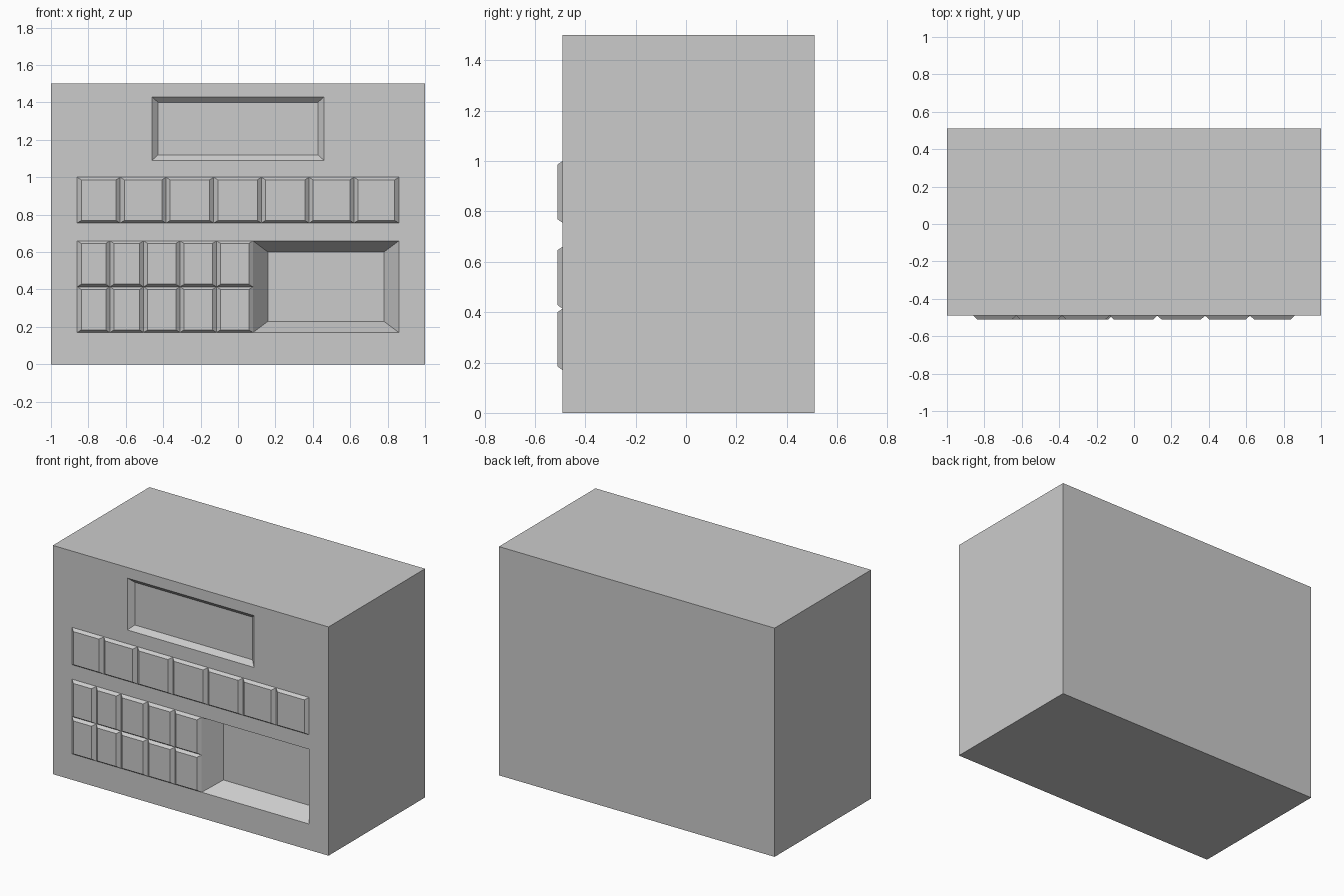
import bpy, bmesh

if "Cube" in bpy.data.objects:
    bpy.data.objects.remove(bpy.data.objects["Cube"])

FRONT = -0.49


def make_object(name, bm):
    bmesh.ops.recalc_face_normals(bm, faces=bm.faces)
    mesh = bpy.data.meshes.new(name)
    bm.to_mesh(mesh)
    bm.free()
    obj = bpy.data.objects.new(name, mesh)
    bpy.context.collection.objects.link(obj)
    return obj


def frustum(bm, rect, inset_x, inset_z, y0, y1):
    """Tapered block: rect (x0, x1, z0, z1) at y0, inset rectangle at y1."""
    x0, x1, z0, z1 = rect
    loops = []
    for y, ix, iz in ((y0, 0, 0), (y1, inset_x, inset_z)):
        loops.append([bm.verts.new((x, y, z)) for x, z in (
            (x0 + ix, z0 + iz), (x1 - ix, z0 + iz), (x1 - ix, z1 - iz), (x0 + ix, z1 - iz))])
    a, b = loops
    bm.faces.new(a)
    bm.faces.new(b)
    for i in range(4):
        j = (i + 1) % 4
        bm.faces.new((a[i], a[j], b[j], b[i]))


# Cabinet body
bm = bmesh.new()
frustum(bm, (-1, 1, 0, 1.5), 0, 0, FRONT, 0.51)
body = make_object("cabinet_body", bm)


# Sloped recesses cut into the front
def recess(name, rect, inset_x, inset_z, depth):
    # Continue the slope a little past the front for a clean cut
    k = 0.02 / depth
    x0, x1, z0, z1 = rect
    ex, ez = inset_x * k, inset_z * k
    bm = bmesh.new()
    frustum(bm, (x0 - ex, x1 + ex, z0 - ez, z1 + ez), inset_x + ex, inset_z + ez,
            FRONT - 0.02, FRONT + depth)
    cutter = make_object(name, bm)
    cutter.hide_render = True
    cutter.hide_set(True)
    mod = body.modifiers.new(name, 'BOOLEAN')
    mod.object = cutter
    mod.operation = 'DIFFERENCE'
    mod.solver = 'EXACT'


recess("screen_cutter", (-0.46, 0.46, 1.09, 1.43), 0.033, 0.03, 0.03)
recess("tray_cutter", (0.08, 0.86, 0.17, 0.66), 0.08, 0.06, 0.11)


# Rows of raised, bevelled buttons
def button_row(name, edges, z0, z1):
    bm = bmesh.new()
    for x0, x1 in zip(edges, edges[1:]):
        frustum(bm, (x0, x1, z0, z1), 0.022, 0.014, FRONT, FRONT - 0.02)
    make_object(name, bm)


button_row("selector_buttons", (-0.86, -0.63, -0.385, -0.13, 0.125, 0.38, 0.62, 0.86), 0.755, 1.0)
keypad = (-0.86, -0.685, -0.505, -0.31, -0.115, 0.08)
button_row("keypad_upper_row", keypad, 0.414, 0.66)
button_row("keypad_lower_row", keypad, 0.17, 0.414)
